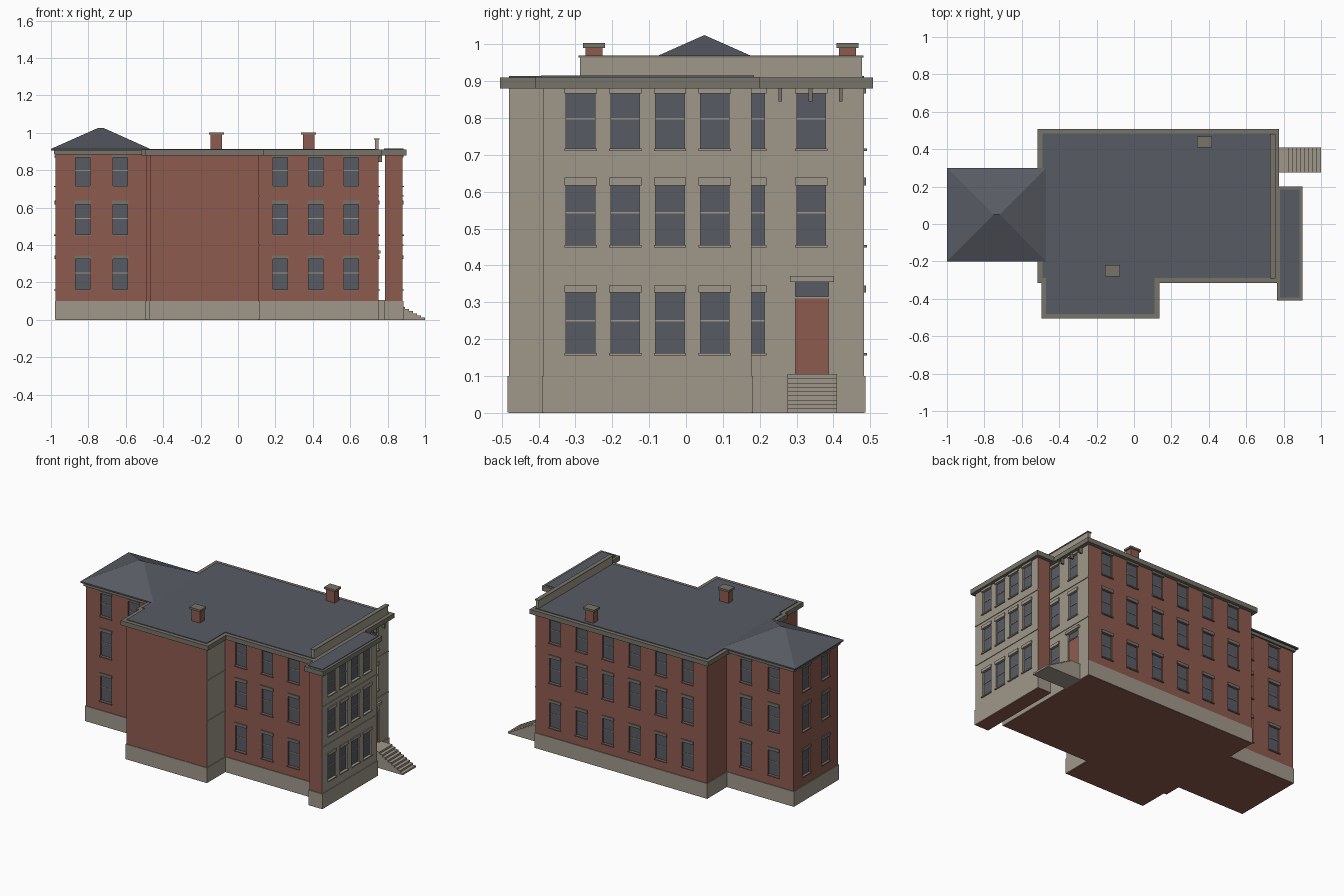
import bpy, bmesh
from mathutils import Vector

if "Cube" in bpy.data.objects:
    bpy.data.objects.remove(bpy.data.objects["Cube"])


def material(name, rgb):
    m = bpy.data.materials.new(name)
    m.use_nodes = True
    m.diffuse_color = (*rgb, 1)
    m.node_tree.nodes["Principled BSDF"].inputs["Base Color"].default_value = (*rgb, 1)
    return m


BRICK = material("red brick", (.27, .105, .076))
STONE = material("pale stone", (.35, .314, .254))
TRIM = material("grey trim", (.185, .172, .142))
SLATE = material("blue slate", (.098, .105, .127))


def finish(name, bm, *mats):
    bmesh.ops.recalc_face_normals(bm, faces=bm.faces)
    mesh = bpy.data.meshes.new(name)
    bm.to_mesh(mesh)
    bm.free()
    for m in mats:
        mesh.materials.append(m)
    obj = bpy.data.objects.new(name, mesh)
    bpy.context.collection.objects.link(obj)
    return obj


def boxes(name, spans, *mats):
    """One object made of boxes, each given as x0, x1, y0, y1, z0, z1."""
    bm = bmesh.new()
    for x0, x1, y0, y1, z0, z1 in spans:
        verts = bmesh.ops.create_cube(bm, size=1)["verts"]
        bmesh.ops.scale(bm, verts=verts, vec=(x1 - x0, y1 - y0, z1 - z0))
        bmesh.ops.translate(bm, verts=verts, vec=((x0 + x1) / 2, (y0 + y1) / 2, (z0 + z1) / 2))
    return finish(name, bm, *mats)


def offset(outline, d):
    """Grow a right-angled counter-clockwise outline by d."""
    pts = [Vector(p) for p in outline]
    out = []
    for i, p in enumerate(pts):
        a = (p - pts[i - 1]).normalized()
        b = (pts[(i + 1) % len(pts)] - p).normalized()
        out.append(p + d * Vector((a.y + b.y, -a.x - b.x)))
    return out


def prism(name, outline, grow, z0, z1, *mats):
    bm = bmesh.new()
    face = bm.faces.new([bm.verts.new((p.x, p.y, z0)) for p in offset(outline, grow)])
    top = bmesh.ops.extrude_face_region(bm, geom=[face])["geom"]
    bmesh.ops.translate(bm, vec=(0, 0, z1 - z0),
                        verts=[v for v in top if isinstance(v, bmesh.types.BMVert)])
    return finish(name, bm, *mats)


def rect(x0, x1, y0, y1):
    return [(x0, y0), (x1, y0), (x1, y1), (x0, y1)]


def on_wall(face, along, half, z0, z1, d0, d1):
    """Box on a wall; d0 and d1 are distances outward from its plane."""
    axis, sign, plane = face
    a, b = sorted((plane + sign * d0, plane + sign * d1))
    if axis == "x":
        return a, b, along - half, along + half, z0, z1
    return along - half, along + half, a, b, z0, z1


# Plan outlines
MAIN = [(-.47, -.48), (.11, -.48), (.11, -.29), (.75, -.29),
        (.75, .483), (-.49, .483), (-.49, -.29), (-.47, -.29)]
WING = rect(-.975, -.48, -.18, .28)
BAY = rect(.787, .88, -.387, .178)

# Window storeys: bottom, top, lintel top
FLOORS = [(.163, .326, .345), (.456, .617, .638), (.717, .867, .88)]
HALF, DEEP = .039, .012

# Each wall: face, window centres, trim material
back_row = [.61 - .192 * i for i in range(6)]
bay_row = [-.286 + .1213 * i for i in range(4)]
WALLS = {
    "main": [(("y", -1, -.29), [.225, .415, .605], TRIM),
             (("y", 1, .483), back_row, TRIM),
             (("x", 1, .75), [.34, .174, .008, -.158], STONE)],
    "wing": [(("y", -1, -.18), [-.83, -.63], TRIM),
             (("y", 1, .28), [-.83, -.63], TRIM),
             (("x", -1, -.975), [-.05, .15], TRIM)],
    "bay": [(("x", 1, .88), bay_row, STONE)],
}
DOOR_Y = .342


def stone_face(f):
    c = f.center
    return c.x > .86 or .73 < c.x < .76 or (f.normal.x > .9 and abs(c.x - .11) < .005)


for part, outline, top in (("main", MAIN, .9), ("wing", WING, .9), ("bay", BAY, .9)):
    walls = prism(part + "_walls", outline, 0, 0, top, BRICK, STONE)
    cuts, glass, bars = [], [], []
    for n, (face, centres, trim) in enumerate(WALLS[part]):
        dressings = []
        for c in centres:
            for storey, (z0, z1, z2) in enumerate(FLOORS):
                if face[2] == .75 and c == .34 and storey == 0:
                    continue  # doorway
                mid = (z0 + z1) / 2 + .006
                cuts.append(on_wall(face, c, HALF, z0, z1, -DEEP, .02))
                glass.append(on_wall(face, c, HALF, z0, z1, -DEEP, -DEEP + .002))
                bars.append(on_wall(face, c, HALF, mid - .002, mid + .002, -DEEP, -DEEP + .005))
                dressings.append(on_wall(face, c, HALF + .005, z1, z2, -.002, .006))
                dressings.append(on_wall(face, c, HALF + .005, z0 - .007, z0, -.002, .008))
        boxes(f"{part}_lintels_and_sills_{n + 1}", dressings, trim)
    if part == "main":
        cuts.append(on_wall(("x", 1, .75), DOOR_Y, .045, .105, .355, -DEEP, .02))
    # Cut the window recesses
    cutter = boxes("recess_cutter", cuts)
    cutter.hide_render = True
    mod = walls.modifiers.new("recesses", "BOOLEAN")
    mod.operation, mod.solver, mod.object = "DIFFERENCE", "EXACT", cutter
    bpy.context.view_layer.objects.active = walls
    bpy.ops.object.modifier_apply(modifier=mod.name)
    bpy.data.objects.remove(cutter)
    for f in walls.data.polygons:
        f.material_index = int(stone_face(f))
    boxes(part + "_window_panes", glass, SLATE)
    boxes(part + "_sash_bars", bars, STONE)
    prism(part + "_plinth", outline, .004, .001, .1, STONE)

# Cornices and flat roofs
prism("main_cornice", MAIN, .025, .88, .91, TRIM)
prism("main_roof", MAIN, 0, .9, .914, SLATE)
prism("bay_cornice", BAY, .022, .88, .911, TRIM)
prism("bay_roof", BAY, .006, .9, .915, SLATE)
prism("wing_cornice", WING, .01, .885, .905, TRIM)

# Hipped roof of the wing
bm = bmesh.new()
eave = [[bm.verts.new((x, y, z)) for x, y in rect(-1, -.47, -.2, .3)] for z in (.905, .914)]
ridge = [bm.verts.new((x, .05, 1.025)) for x in (-.75, -.717)]
low, up = eave
bm.faces.new(low[::-1])
for i in range(4):
    j = (i + 1) % 4
    bm.faces.new((low[i], low[j], up[j], up[i]))
bm.faces.new((up[0], up[1], ridge[1], ridge[0]))
bm.faces.new((up[1], up[2], ridge[1]))
bm.faces.new((up[2], up[3], ridge[0], ridge[1]))
bm.faces.new((up[3], up[0], ridge[0]))
finish("wing_hip_roof", bm, SLATE)

# Parapet above the entrance facade
boxes("parapet", [(.732, .752, -.287, .478, .905, .964)], STONE)
boxes("parapet_cap", [(.728, .756, -.291, .482, .964, .97)], TRIM)

# Chimneys
for name, x, y in (("front", -.116, -.25), ("back", .378, .438)):
    boxes(name + "_chimney", [(x - .031, x + .031, y - .023, y + .023, .9, .99)], BRICK)
    boxes(name + "_chimney_cap", [(x - .04, x + .04, y - .03, y + .03, .99, 1.003)], TRIM)

# String courses on the stone faces
courses = []
for z in (.395, .66):
    for plane, y0, y1 in ((.11, -.48, -.29), (.75, -.29, .483), (.88, -.387, .178)):
        courses.append((plane - .002, plane + .004, y0, y1, z, z + .008))
boxes("string_courses", courses, STONE)

# Cornice brackets
boxes("cornice_brackets",
      [(.748, .77, y - .005, y + .005, .845, .882) for y in (.256, .338, .42)], TRIM)

# Entrance door, transom and lintel
door_face = ("x", 1, .75)
boxes("door", [on_wall(door_face, DOOR_Y, .045, .105, .31, -DEEP, -DEEP + .004)], BRICK)
boxes("transom_bar", [on_wall(door_face, DOOR_Y, .045, .31, .316, -DEEP, -DEEP + .008)], STONE)
boxes("transom_pane", [on_wall(door_face, DOOR_Y, .045, .316, .355, -DEEP, -DEEP + .002)], SLATE)
boxes("door_lintel", [on_wall(door_face, DOOR_Y, .06, .355, .372, -.002, .012)], STONE)

# Entrance steps
STEPS = 8
rise = .105 / (STEPS + 1)
boxes("entrance_steps",
      [(.75 if i == STEPS else 1 - (i + 1) * .17 / STEPS - .001, 1 - i * .17 / STEPS,
        .275, .41, 0, rise * (i + 1)) for i in range(STEPS + 1)], STONE)
